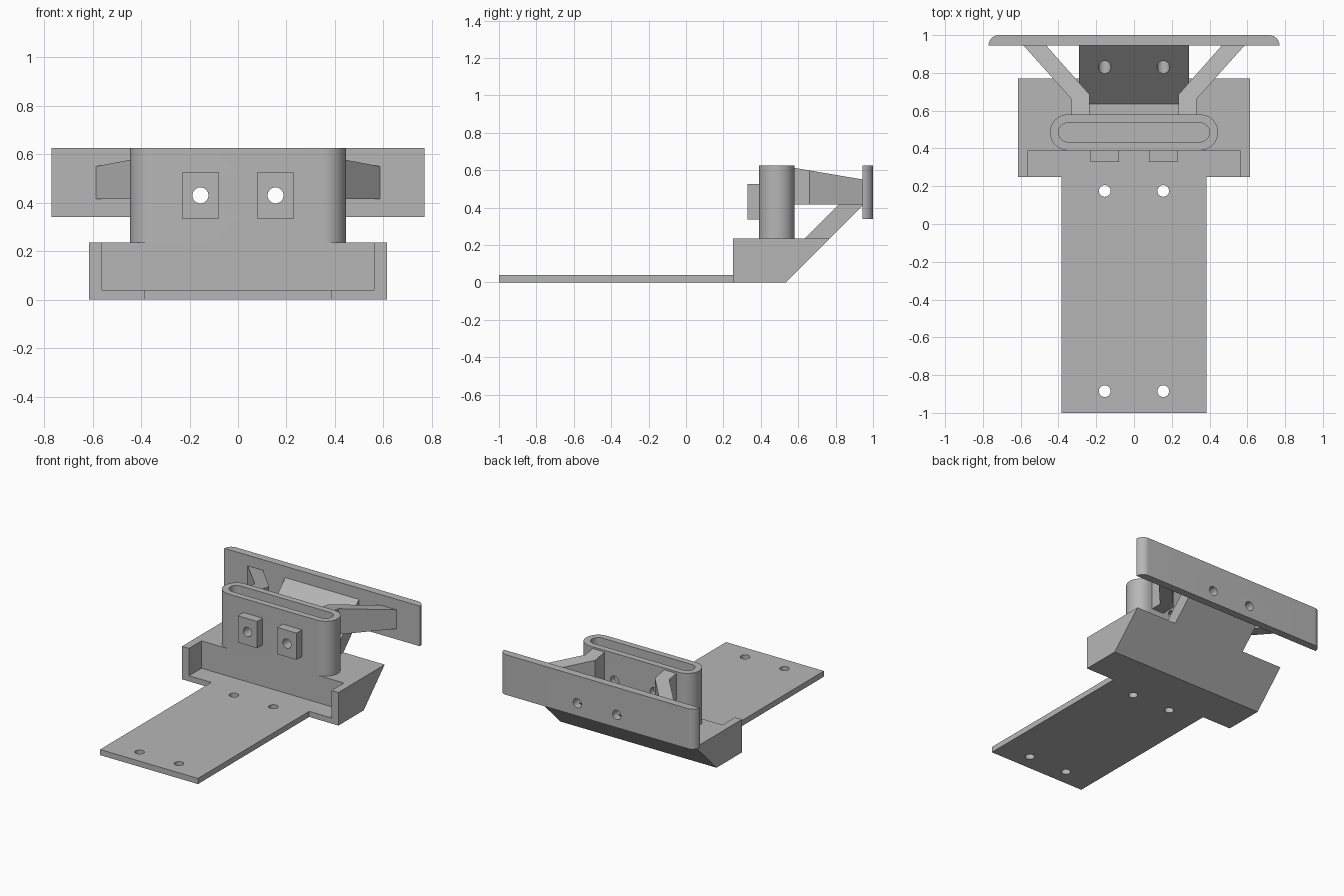
import bpy, bmesh, math
from mathutils import Vector

default = bpy.data.objects.get("Cube")
if default:
    bpy.data.objects.remove(default, do_unlink=True)

grey = bpy.data.materials.new("plain_grey")
grey.use_nodes = True
colour = (0.47, 0.47, 0.47, 1)
grey.diffuse_color = colour
grey.node_tree.nodes["Principled BSDF"].inputs["Base Color"].default_value = colour


def prism(name, points, axis, low, high, top=None):
    """Extrude a 2D outline along an axis; top(y) may slope the upper end."""
    place = {"X": lambda a, b, t: (t, a, b),
             "Y": lambda a, b, t: (a, t, b),
             "Z": lambda a, b, t: (a, b, t)}[axis]
    bm = bmesh.new()
    base = bm.faces.new([bm.verts.new(place(a, b, low)) for a, b in points])
    ext = bmesh.ops.extrude_face_region(bm, geom=[base])["geom"]
    raised = [v for v in ext if isinstance(v, bmesh.types.BMVert)]
    bmesh.ops.translate(bm, verts=raised, vec=Vector(place(0, 0, high - low)))
    if top:
        for v in raised:
            v.co.z = top(v.co.y)
    bmesh.ops.recalc_face_normals(bm, faces=bm.faces)
    mesh = bpy.data.meshes.new(name)
    bm.to_mesh(mesh)
    bm.free()
    mesh.materials.append(grey)
    obj = bpy.data.objects.new(name, mesh)
    bpy.context.collection.objects.link(obj)
    return obj


def rect(a0, a1, b0, b1):
    return [(a0, b0), (a1, b0), (a1, b1), (a0, b1)]


def arc(cx, cy, r, start, end, steps):
    angles = [math.radians(start + (end - start) * i / steps) for i in range(steps + 1)]
    return [(cx + r * math.cos(t), cy + r * math.sin(t)) for t in angles]


def stadium(half, cy, r):
    return arc(half, cy, r, -90, 90, 24) + arc(-half, cy, r, 90, 270, 24)


def circle(cx, cy, r):
    return arc(cx, cy, r, 0, 360, 32)[:-1]


def cut(obj, cutters):
    bpy.context.view_layer.objects.active = obj
    for c in cutters:
        mod = obj.modifiers.new("cut", "BOOLEAN")
        mod.operation = "DIFFERENCE"
        mod.solver = "EXACT"
        mod.object = c
        bpy.ops.object.modifier_apply(modifier=mod.name)


HOLE_X, HOLE_Z = 0.155, 0.43
SIDES = ((1, "left"), (-1, "right"))

# Cutters
bolt_holes = [prism("bolt_cutter", circle(s * HOLE_X, HOLE_Z, 0.033), "Y", 0.2, 1.1)
              for s, _ in SIDES]
plate_holes = [prism("plate_cutter", circle(s * HOLE_X, y, 0.031), "Z", -0.1, 0.1)
               for s, _ in SIDES for y in (0.175, -0.885)]
slot = prism("slot_cutter", stadium(0.35, 0.485, 0.05), "Z", 0.1, 0.8)
pocket = prism("pocket_cutter", rect(-0.56, 0.56, 0.1, 0.39), "Z", 0.04, 0.5)

# Mounting plate with four screw holes
plate = prism("mounting_plate", rect(-0.385, 0.385, -1, 0.25), "Z", 0, 0.04)
cut(plate, plate_holes)

# Base block with sloped back and open front pocket
block = prism("base_block", [(0.25, 0), (0.535, 0), (0.77, 0.235), (0.25, 0.235)],
              "X", -0.615, 0.615)
cut(block, [pocket])

# Slotted tower
tower = prism("slotted_tower", stadium(0.35, 0.485, 0.095), "Z", 0.235, 0.625)
cut(tower, [slot] + bolt_holes)

# Sloped strut between block and rear bar
strut = prism("rear_strut", [(0.635, 0.235), (0.77, 0.235), (0.945, 0.41), (0.945, 0.545)],
              "X", -0.29, 0.29)
cut(strut, bolt_holes)

# Rear bar with rounded back corners
r = 0.055
bar = prism("rear_bar", arc(0.77 - r, 1 - r, r, 0, 90, 16)
            + arc(r - 0.77, 1 - r, r, 90, 180, 16), "Z", 0.34, 0.625)
cut(bar, bolt_holes)

# Bolt bosses and bent side arms
arm_plan = [(0.235, 0.58), (0.33, 0.58), (0.33, 0.66), (0.585, 0.945),
            (0.465, 0.945), (0.235, 0.685)]
for s, side in SIDES:
    x = s * HOLE_X
    boss = prism(side + "_boss", rect(x - 0.076, x + 0.076, 0.335, 0.525), "Y", 0.328, 0.39)
    cut(boss, bolt_holes)
    prism(side + "_arm", [(s * a, b) for a, b in arm_plan], "Z", 0.415, 0.6,
          top=lambda y: 0.612 - 0.17 * (y - 0.58))

for c in bolt_holes + plate_holes + [slot, pocket]:
    bpy.data.objects.remove(c, do_unlink=True)

# Smooth the rounded walls and keep the hard edges
bpy.ops.object.select_all(action="DESELECT")
for obj in (plate, tower, bar, strut):
    obj.select_set(True)
bpy.context.view_layer.objects.active = tower
bpy.ops.object.shade_smooth_by_angle(angle=math.radians(30))
